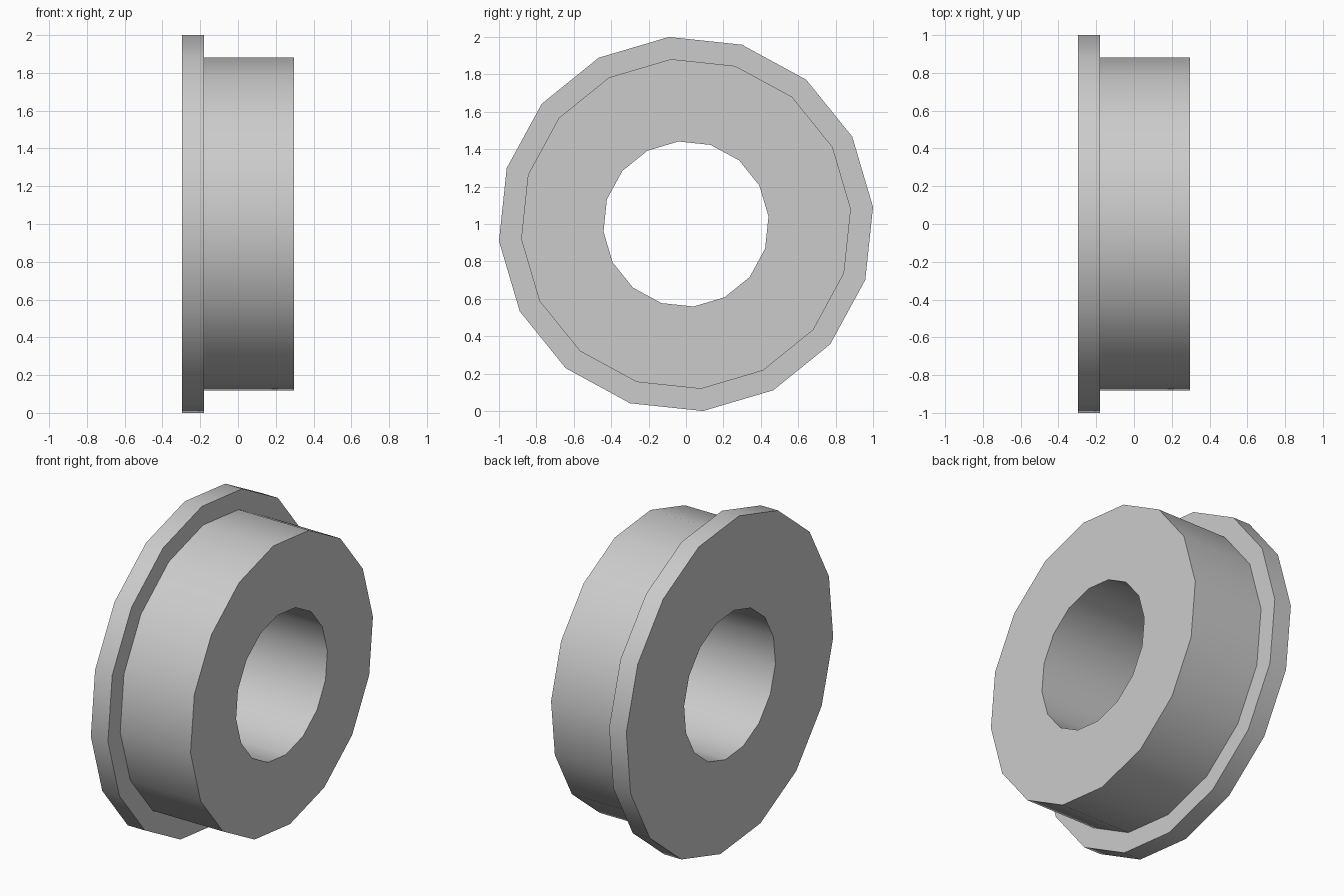
import bpy
import bmesh
from math import cos, sin, radians, tau
from mathutils import Vector

cube = bpy.data.objects.get("Cube")
if cube:
    bpy.data.objects.remove(cube, do_unlink=True)

SIDES = 16
TILT = radians(5.2)
CENTRE = Vector((0, 0, 1))

# Plain grey material
grey = bpy.data.materials.new("light_grey")
grey.use_nodes = True
colour = (0.6, 0.6, 0.6, 1)
grey.diffuse_color = colour
grey.node_tree.nodes["Principled BSDF"].inputs["Base Color"].default_value = colour

# Cross-section as (x, radius): bore, wide flange, narrower body
bore, body, flange = 0.443, 0.885, 1.004
left, step, right = -0.296, -0.18, 0.296
profile = [(left, bore), (left, flange), (step, flange),
           (step, body), (right, body), (right, bore)]

# Revolve the section around the x axis
bm = bmesh.new()
verts = [bm.verts.new(CENTRE + Vector((x, r * cos(TILT), r * sin(TILT))))
         for x, r in profile]
edges = [bm.edges.new((v, verts[(i + 1) % len(verts)])) for i, v in enumerate(verts)]
bmesh.ops.spin(bm, geom=verts + edges, cent=CENTRE, axis=(1, 0, 0),
               angle=tau, steps=SIDES, use_duplicate=False)
bmesh.ops.remove_doubles(bm, verts=bm.verts[:], dist=0.0005)
bmesh.ops.recalc_face_normals(bm, faces=bm.faces[:])

mesh = bpy.data.meshes.new("flanged_bushing")
bm.to_mesh(mesh)
bm.free()
mesh.materials.append(grey)
bushing = bpy.data.objects.new("flanged_bushing", mesh)
bpy.context.collection.objects.link(bushing)

# Smooth round walls, sharp rims
bpy.ops.object.select_all(action='DESELECT')
bushing.select_set(True)
bpy.context.view_layer.objects.active = bushing
bpy.ops.object.shade_smooth_by_angle(angle=radians(40))
